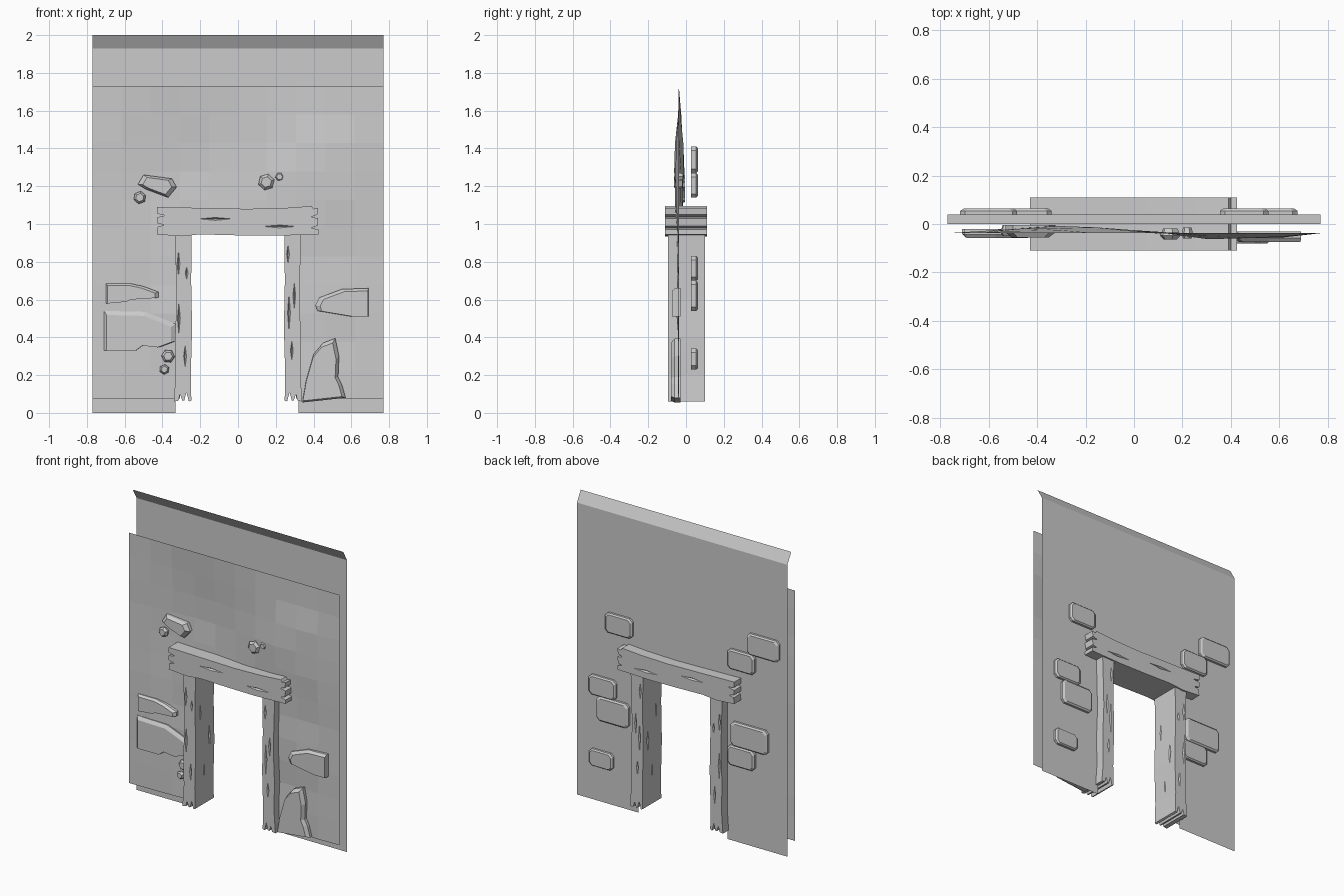
import bpy, bmesh, math, random
random.seed(4)


def finish(bm, name):
    bmesh.ops.recalc_face_normals(bm, faces=bm.faces)
    me = bpy.data.meshes.new(name)
    bm.to_mesh(me)
    bm.free()
    ob = bpy.data.objects.new(name, me)
    bpy.context.collection.objects.link(ob)
    return ob


def sheet(name, xs, zs, yfun, hole):
    """Grid sheet in the xz plane, leaving out cells where hole(i, j) is true."""
    bm = bmesh.new()
    v = [[bm.verts.new((x, yfun(x, z), z)) for z in zs] for x in xs]
    for i in range(len(xs) - 1):
        for j in range(len(zs) - 1):
            if not hole(i, j):
                bm.faces.new((v[i][j], v[i+1][j], v[i+1][j+1], v[i][j+1]))
    bmesh.ops.delete(bm, geom=[w for w in bm.verts if not w.link_faces], context='VERTS')
    return finish(bm, name)


def block(name, pts, rings):
    """Outline in xz lofted through rings of (y, scale, dx, dz)."""
    bm = bmesh.new()
    cx = sum(p[0] for p in pts) / len(pts)
    cz = sum(p[1] for p in pts) / len(pts)
    loops = [[bm.verts.new((cx + (x-cx)*s + dx, y, cz + (z-cz)*s + dz)) for x, z in pts]
             for y, s, dx, dz in rings]
    n = len(pts)
    for a, b in zip(loops, loops[1:]):
        for i in range(n):
            bm.faces.new((a[i], a[(i+1) % n], b[(i+1) % n], b[i]))
    bm.faces.new(loops[0])
    bm.faces.new(loops[-1])
    return finish(bm, name)


def crack(ob, dents):
    """Carve diamond dents (centre, half sizes) into a beam."""
    bm = bmesh.new()
    for c, h in dents:
        p = []
        for ax in range(3):
            for s in (-1, 1):
                q = list(c)
                q[ax] += s * h[ax]
                p.append(bm.verts.new(q))
        for a in (0, 1):
            for b in (2, 3):
                for d in (4, 5):
                    bm.faces.new((p[a], p[b], p[d]))
    cut = finish(bm, ob.name + "_crack_cutter")
    cut.hide_render = True
    cut.display_type = 'WIRE'
    m = ob.modifiers.new("cracks", 'BOOLEAN')
    m.operation, m.solver, m.object = 'DIFFERENCE', 'EXACT', cut
    cut.hide_set(True)


# Back wall with doorway and leaning top strip
sheet("back_wall", [-0.77, -0.33, 0.32, 0.77], [0, 1.0, 1.93, 2.0],
      lambda x, z: 0.0 if z > 1.95 else 0.04, lambda i, j: i == 1 and j == 0)


# Uneven front plaster
def plaster_y(x, z):
    if abs(x) > 0.76 or z > 1.72:
        return -0.038
    swell = 0.3 + 0.7 * math.exp(-((z - 1.3) / 0.28) ** 2)
    fade = min(1, (0.77 - abs(x)) / 0.25) * min(1, (1.73 - z) / 0.3)
    return (-0.036 + 0.028 * swell * fade * math.cos((x + 0.3) * math.pi / 0.8)
            + fade * random.uniform(-0.007, 0.007))


sheet("front_plaster", [-0.77 + 0.154 * i for i in range(11)],
      [0.075 + 1.655 * j / 11 for j in range(12)], plaster_y,
      lambda i, j: 3 <= i <= 6 and j < 6)

# Lintel with split ends
lintel = block("lintel", [
    (-0.43, 1.09), (-0.2, 1.085), (0.05, 1.08), (0.25, 1.085), (0.39, 1.095), (0.40, 1.08),
    (0.425, 1.085), (0.42, 1.05), (0.385, 1.037), (0.425, 1.03), (0.42, 0.99), (0.39, 0.98),
    (0.425, 0.97), (0.425, 0.945), (0.2, 0.938), (0, 0.94), (-0.2, 0.945), (-0.3, 0.935),
    (-0.43, 0.945), (-0.425, 0.985), (-0.39, 0.995), (-0.43, 1.005), (-0.43, 1.035),
    (-0.385, 1.045), (-0.43, 1.055)], [(-0.11, 1, 0, 0), (0.11, 1, 0, 0)])
crack(lintel, [((x, s * 0.112, z), (l, 0.014, 0.009))
               for s in (-1, 1) for x, z, l in [(-0.12, 1.027, 0.1), (0.22, 0.987, 0.1)]])

# Door posts with split feet
for side, sx in (("left", -1), ("right", 1)):
    post = block(side + "_post", [(sx * x, z) for x, z in [
        (0.245, 0.95), (0.335, 0.95), (0.33, 0.8), (0.325, 0.6), (0.333, 0.4), (0.33, 0.2),
        (0.34, 0.06), (0.315, 0.065), (0.307, 0.1), (0.295, 0.065), (0.285, 0.065),
        (0.273, 0.11), (0.26, 0.06), (0.247, 0.065), (0.25, 0.2), (0.243, 0.45),
        (0.248, 0.7)]], [(-0.095, 1, 0, 0), (0.1, 1, 0, 0)])
    if sx < 0:
        marks = [(0.315, 0.79, 0.08), (0.272, 0.74, 0.04), (0.313, 0.5, 0.1), (0.28, 0.3, 0.07)]
    else:
        marks = [(0.27, 0.53, 0.12), (0.265, 0.84, 0.06), (0.298, 0.62, 0.08), (0.285, 0.33, 0.06)]
    dents = [((sx * x, y, z), (0.009, 0.013, l)) for x, z, l in marks for y in (-0.097, 0.102)]
    dents += [((sx * 0.243, y, z), (0.01, 0.011, l))
              for y, z, l in [(-0.04, 0.68, 0.1), (0.05, 0.5, 0.08), (0, 0.27, 0.09)]]
    crack(post, dents)

# Rounded bricks on the back of the wall: x, z, width, height
for x, z, w, h in [(0.455, 1.205, 0.2, 0.13), (0.575, 0.765, 0.2, 0.13), (0.50, 0.62, 0.235, 0.16),
                   (0.585, 0.285, 0.175, 0.11), (-0.6, 1.34, 0.235, 0.14), (-0.44, 1.205, 0.2, 0.13),
                   (-0.5, 0.715, 0.27, 0.16), (-0.44, 0.57, 0.2, 0.13)]:
    a, b, c = w / 2, h / 2, 0.02
    pts = [(x-a+c, z-b), (x+a-c, z-b), (x+a, z-b+c), (x+a, z+b-c),
           (x+a-c, z+b), (x-a+c, z+b), (x-a, z+b-c), (x-a, z-b+c)]
    block("back_brick", pts, [(0.026, 1, 0, 0), (0.054, 1, 0, 0), (0.063, 0.88, 0, 0)])

# Broken bricks showing through the plaster: outline, back y, front y, face scale and shift
for pts, yb, yf, s, dx, dz in [
    ([(-0.7, 0.685), (-0.57, 0.685), (-0.5, 0.67), (-0.42, 0.64), (-0.42, 0.612), (-0.56, 0.603),
      (-0.59, 0.59), (-0.7, 0.58)], -0.02, -0.058, 0.9, -0.005, -0.006),
    ([(-0.71, 0.54), (-0.49, 0.535), (-0.40, 0.50), (-0.33, 0.47), (-0.33, 0.38), (-0.41, 0.35),
      (-0.5, 0.36), (-0.54, 0.33), (-0.71, 0.33)], -0.02, -0.055, 0.9, -0.008, -0.01),
    ([(0.41, 0.57), (0.43, 0.61), (0.55, 0.655), (0.69, 0.66), (0.69, 0.51), (0.6, 0.51),
      (0.42, 0.54)], -0.03, -0.075, 0.9, 0.012, -0.006),
    ([(0.34, 0.055), (0.36, 0.17), (0.40, 0.31), (0.45, 0.37), (0.515, 0.395), (0.535, 0.3),
      (0.53, 0.19), (0.55, 0.15), (0.57, 0.08)], -0.03, -0.08, 0.9, -0.01, -0.008),
    ([(-0.53, 1.21), (-0.5, 1.26), (-0.35, 1.24), (-0.325, 1.195), (-0.37, 1.14),
      (-0.49, 1.185)], -0.005, -0.055, 0.75, 0, 0.0)]:
    block("broken_brick", pts, [(yb, 1, 0, 0), (yb + (yf - yb) * 0.6, 1, 0, 0), (yf, s, dx, dz)])

# Six-sided pebbles: x, z, radius, front y
for x, z, r, y in [(-0.52, 1.14, 0.034, -0.05), (0.15, 1.222, 0.044, -0.063), (0.22, 1.25, 0.025, -0.06),
                   (-0.37, 0.30, 0.036, -0.055), (-0.39, 0.23, 0.027, -0.055)]:
    t = random.random()
    pts = [(x + r * math.cos(t + k * math.pi / 3), z + r * math.sin(t + k * math.pi / 3))
           for k in range(6)]
    block("pebble", pts, [(y + 0.045, 0.7, 0, 0), (y + 0.015, 1, 0, 0), (y, 0.65, 0, 0)])
